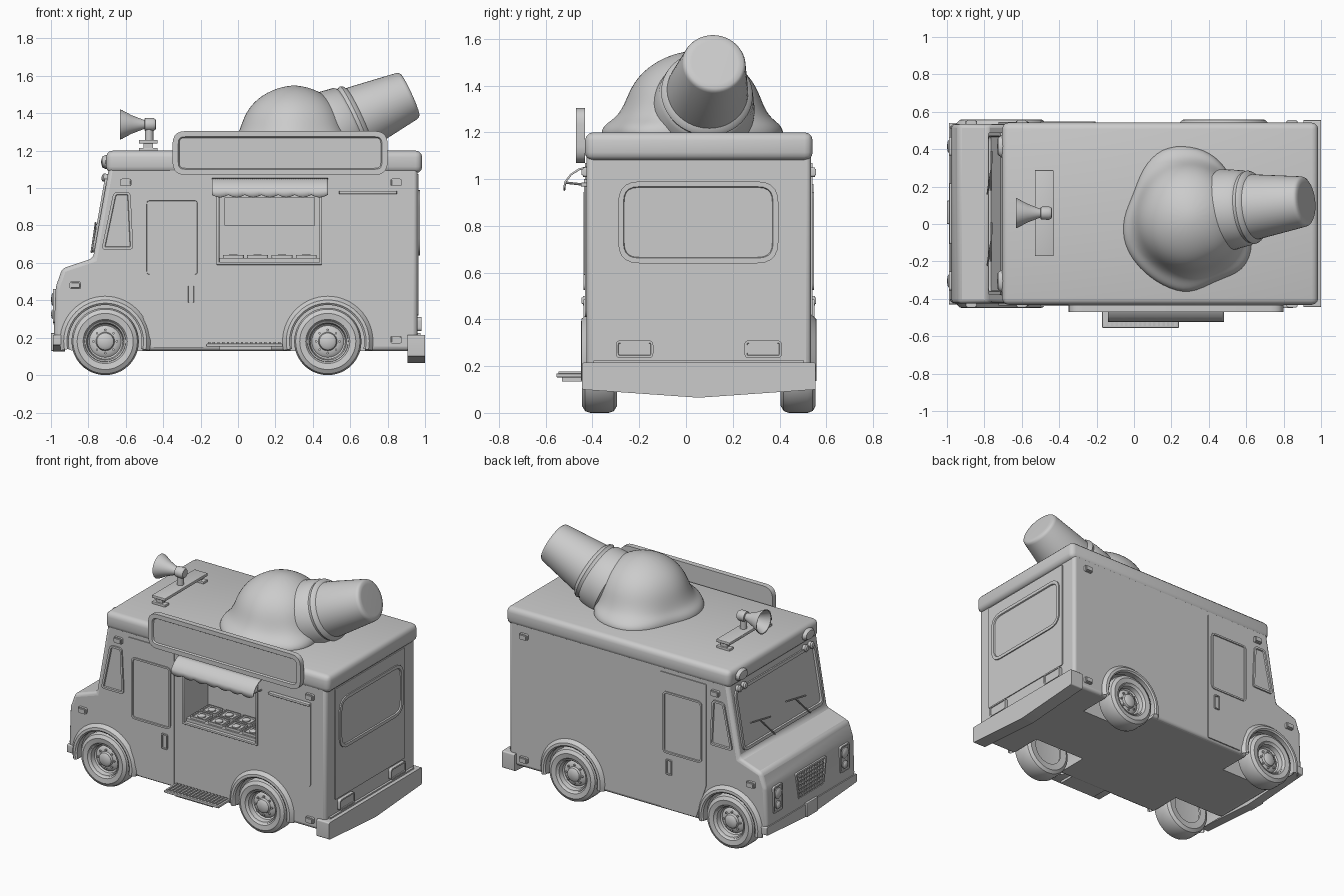
import bpy, bmesh, math
from mathutils import Matrix, Vector

if "Cube" in bpy.data.objects:
    bpy.data.objects.remove(bpy.data.objects["Cube"])

CY, HW = 0.055, 0.48          # body centre line and half width


def obj(name, bm, angle=0.6):
    bmesh.ops.recalc_face_normals(bm, faces=bm.faces)
    me = bpy.data.meshes.new(name)
    bm.to_mesh(me)
    bm.free()
    o = bpy.data.objects.new(name, me)
    bpy.context.collection.objects.link(o)
    smooth(o, angle)
    return o


def smooth(o, angle=0.6):
    bpy.ops.object.select_all(action='DESELECT')
    o.select_set(True)
    bpy.context.view_layer.objects.active = o
    bpy.ops.object.shade_smooth_by_angle(angle=angle)


def box(name, lo, hi, bev=0.0):
    bm = bmesh.new()
    lo, hi = Vector(lo), Vector(hi)
    bmesh.ops.create_cube(bm, size=1, matrix=Matrix.Translation((lo + hi) / 2) @ Matrix.Diagonal((*(hi - lo), 1)))
    if bev:
        bmesh.ops.bevel(bm, geom=bm.edges[:], offset=bev, segments=3, profile=0.5, affect='EDGES')
    return obj(name, bm)


def rod(name, p, q, r, n=16):
    p, q = Vector(p), Vector(q)
    M = Matrix.Translation((p + q) / 2) @ (q - p).to_track_quat('Z', 'Y').to_matrix().to_4x4()
    bm = bmesh.new()
    bmesh.ops.create_cone(bm, cap_ends=True, segments=n, radius1=r, radius2=r, depth=(q - p).length, matrix=M)
    return obj(name, bm)


def frame(o, u, v, n):
    return Matrix.Translation(o) @ Matrix((u, v, n)).transposed().to_4x4()


def side(s):
    return frame((0, CY + s * HW, 0), (1, 0, 0), (0, 0, 1), (0, s, 0))


REAR = frame((0.96, 0, 0), (0, 1, 0), (0, 0, 1), (1, 0, 0))
NOSE = frame((-0.975, 0, 0), (0, 1, 0), (0, 0, 1), (-1, 0, 0))
WIND = frame((-0.775, 0, 0.625), (0, 1, 0), (0.173, 0, 0.985), (-0.985, 0, 0.173))


def rect(a, b, c, d):
    return [(a, c), (b, c), (b, d), (a, d)]


def panel(name, pts, M, r=0.0, lo=-0.01, hi=0.01, inset=0.0, drop=0.0):
    """Rounded plate with an optional raised rim around a sunken face."""
    P = [Vector(p) for p in pts]
    out = []
    for i, p in enumerate(P):
        if not r:
            out.append(p)
            continue
        a = p + (P[i - 1] - p).normalized() * r
        b = p + (P[(i + 1) % len(P)] - p).normalized() * r
        out += [a * (1 - t) ** 2 + p * 2 * t * (1 - t) + b * t * t for t in (0, .2, .4, .6, .8, 1)]
    bm = bmesh.new()
    f = bm.faces.new([bm.verts.new((p.x, p.y, hi)) for p in out])
    f.normal_update()
    low = [bm.verts.new((p.x, p.y, lo)) for p in out]
    top = f.verts[:]
    for i in range(len(out)):
        bm.faces.new((top[i - 1], top[i], low[i], low[i - 1]))
    bm.faces.new(low)
    if inset:
        bmesh.ops.inset_region(bm, faces=[f], thickness=inset)
        bmesh.ops.inset_region(bm, faces=[f], thickness=inset * 0.2)
        for v in f.verts:
            v.co.z -= drop
    bm.transform(M)
    return obj(name, bm)


def lathe(name, prof, M, n=40, a0=0.0, a1=2 * math.pi):
    full = a1 - a0 > 6.28
    bm = bmesh.new()
    rings = []
    for k in range(n if full else n + 1):
        a = a0 + (a1 - a0) * k / n
        rings.append([bm.verts.new((r * math.cos(a), r * math.sin(a), h)) for r, h in prof])
    for k in range(n):
        A, B = rings[k], rings[(k + 1) % len(rings)]
        for i in range(len(prof) - 1):
            bm.faces.new((A[i], A[i + 1], B[i + 1], B[i]))
    bmesh.ops.remove_doubles(bm, verts=bm.verts, dist=1e-5)
    bm.transform(M)
    return obj(name, bm)


# Body shell: side profile, bevelled, with wheel wells and serving hatch cut out
prof = [(0.96, 0.13), (0.96, 1.12), (-0.688, 1.12), (-0.775, 0.625), (-0.94, 0.57), (-0.975, 0.47), (-0.985, 0.21), (-0.9, 0.13)]
body = panel("body", prof, side(-1), 0, -2 * HW, 0)
bev = body.modifiers.new("bevel", 'BEVEL')
bev.width, bev.segments, bev.limit_method, bev.angle_limit = 0.022, 3, 'ANGLE', 0.2
cutters = [box("hatch_cutter", (-0.10, -0.6, 0.60), (0.44, -0.18, 1.0)),
           box("shelf_cutter", (-0.07, -0.3, 0.80), (0.41, -0.02, 0.95))]
WHEELS = [(x, s) for x in (-0.71, 0.48) for s in (-1, 1)]
for x, s in WHEELS:
    cutters.append(rod("well_cutter", (x, CY + s * 0.24, 0.18), (x, CY + s * 0.6, 0.18), 0.205, 40))
for c in cutters:
    m = body.modifiers.new("cut", 'BOOLEAN')
    m.operation, m.solver, m.object = 'DIFFERENCE', 'EXACT', c
body.data = bpy.data.meshes.new_from_object(body.evaluated_get(bpy.context.evaluated_depsgraph_get()))
body.modifiers.clear()
for c in cutters:
    bpy.data.objects.remove(c)
smooth(body)

box("roof_cap", (-0.705, CY - 0.487, 1.08), (0.985, CY + 0.487, 1.20), 0.035)

# Wheels and arch flares
tyre = [(.105, -.07), (.15, -.075), (.172, -.062), (.18, -.04), (.18, .04), (.172, .062), (.15, .075), (.118, .07), (.108, .058)]
rim = [(.112, .055), (.108, .064), (.1, .06), (.094, .03), (.085, .022), (.07, .034), (.05, .036), (.045, .05), (.03, .06), (0, .06)]
flare = [(.195, -.03), (.195, .016), (.205, .024), (.222, .022), (.242, .0), (.242, -.01)]
for x, s in WHEELS:
    M = side(s) @ Matrix.Translation((x, 0.18, -0.055))
    lathe("tyre", tyre, M, 48)
    lathe("wheel_rim", rim, M)
    lathe("inner_wheel", [(.108, -.06), (0, -.05)], M)
    for k in range(8):
        a = k * math.pi / 4
        c = Vector((.062 * math.cos(a), .062 * math.sin(a), 0))
        rod("wheel_nut", M @ (c + Vector((0, 0, .02))), M @ (c + Vector((0, 0, .045))), .007, 6)
    lathe("wheel_arch", flare, side(s) @ Matrix.Translation((x, 0.18, 0)), 32, -0.2, math.pi + 0.2)

# Cab doors, windows, handles and marker lamps on both sides
for s in (-1, 1):
    M = side(s)
    panel("cab_door", [(-.455, .145), (-.18, .145), (-.18, 1.07), (-.53, 1.07), (-.53, .38)], M, .01, -.01, .006)
    panel("door_window", rect(-.50, -.205, .525, .945), M, .03, 0, .013, .012, .009)
    panel("cab_window", [(-.73, .67), (-.56, .67), (-.575, .98), (-.665, .98)], M, .025, -.01, .01, .014, .009)
    panel("door_handle", rect(-.275, -.228, .38, .485), M, .012, 0, .014, .008, .008)
    for i, (x, z) in enumerate([(-.60, 1.03), (.845, 1.03), (.845, .19), (-.87, .48)]):
        panel("marker_lamp", rect(x - .03, x + .03, z - .02, z + .02), M, .01, -.01, .016, .006, -.006)

# Serving hatch: frame, counter with tubs, menu board
for n, a, b in (("hatch_sill", (-.115, .59), (.45, .605)), ("hatch_post", (-.115, .6), (-.1, 1.0)),
                ("hatch_post", (.435, .6), (.45, 1.0))):
    box(n, (a[0], -.437, a[1]), (b[0], -.40, b[1]), .003)
box("counter", (-.10, -.415, .60), (.44, -.18, .625))
for i in range(4):
    for j in range(2):
        x, y = -.085 + i * .13, -.405 + j * .11
        T = frame((x + .06, y + .05, .625), (1, 0, 0), (0, 1, 0), (0, 0, 1))
        panel("ice_cream_tub", rect(-.056, .056, -.048, .048), T, .012, 0, .016, .009, .008)
        lathe("tub_lid_knob", [(.026, .008), (.026, .016), (.018, .021), (0, .021)], T, 16)
panel("menu_board", rect(.545, .85, .41, .985), side(-1), .03, -.01, .006)
box("menu_rail", (.54, -.45, .968), (.85, -.42, .985), .004)

# Awning with a scalloped hem
bm = bmesh.new()
rows = []
N = 56
for y, z, w in [(-.425, 1.055, 0), (-.46, 1.045, 0), (-.495, 1.022, 0), (-.52, .99, 0), (-.525, .965, 1)]:
    rows.append([bm.verts.new((-.14 + .62 * i / N, y, z - w * .014 * abs(math.sin(math.pi * 7 * i / N)))) for i in range(N + 1)])
for A, B in zip(rows, rows[1:]):
    for i in range(N):
        bm.faces.new((A[i], A[i + 1], B[i + 1], B[i]))
awning = obj("awning", bm)
awning.modifiers.new("thickness", 'SOLIDIFY').thickness = 0.008
for x in (-.135, .475):
    rod("awning_arm", (x, -.425, .975), (x, -.515, .985), .005, 8)

# Roof sign and side step
panel("sign", rect(-.35, .80, 1.07, 1.305), side(-1), .07, .008, .045, .03, .01)
for x in (-.2, .65):
    box("sign_bracket", (x - .03, -.436, 1.10), (x + .03, -.40, 1.16))
box("step_bracket", (-.10, -.53, .135), (.18, -.40, .155))
box("step_frame", (-.17, -.555, .152), (.24, -.425, .168), .004)
for i in range(16):
    box("step_tread", (-.16 + i * .025, -.545, .165), (-.148 + i * .025, -.435, .176))

# Rear: door, window, tail lamps, bumper with a V shaped lower edge
panel("rear_door", rect(-.33, .42, .32, 1.075), REAR, .01, -.01, .006)
panel("rear_window", rect(-.29, .395, .64, .99), REAR, .09, 0, .014, .022, .01)
for y in (-.30, .25):
    panel("tail_lamp", rect(y, y + .16, .235, .31), REAR, .02, -.01, .022, .01, .005)
panel("rear_bumper", [(-.445, .10), (CY, .065), (.555, .10), (.555, .215), (-.445, .215)], REAR, .01, -.055, .04)
box("rear_sill", (.95, CY - .45, .21), (.975, CY + .45, .225))

# Nose: windscreen, wipers, grille, headlamps, bumper, plate
panel("windscreen", rect(CY - .435, CY + .435, .03, .435), WIND, .05, -.01, .012, .02, .012)
for y in (-.22, .16):
    a, b, c = [WIND @ Vector(v) for v in ((y, .03, .014), (y + .13, .17, .018), (y + .02, .15, .016))]
    rod("wiper_arm", a, b, .005, 8)
    rod("wiper_blade", c, b + (b - c) * .9, .005, 8)
panel("grille", [(-.08, .27), (.19, .27), (.22, .46), (-.11, .46)], NOSE, .015, -.03, .012, .012, .01)
for i in range(6):
    box("grille_slat", (-.99, -.075, .292 + i * .026), (-.972, .185, .300 + i * .026))
for i in range(9):
    box("grille_bar", (-.988, -.06 + i * .028, .285), (-.972, -.054 + i * .028, .445))
for s in (-1, 1):
    y = CY + s * .36
    panel("headlamp_housing", rect(y - .05, y + .05, .28, .46), NOSE, .015, -.03, .014, .01, .006)
    for z, r in ((.405, .036), (.325, .026)):
        lathe("headlamp", [(r, 0), (r, .015), (r * .7, .022), (0, .025)], NOSE @ Matrix.Translation((y, z, 0)), 24)
    # Roof beacons above, round lamps below
    y = CY + s * .36
    lathe("roof_beacon", [(.05, -.02), (.05, .01), (.038, .028), (0, .035)],
          frame((-.698, y, 1.14), (0, 1.2, 0), (0, 0, .75), (-1, 0, 0)), 24)
    for d in (-.03, .03):
        lathe("cab_lamp", [(.022, -.01), (.022, .02), (.014, .028), (0, .03)], WIND @ Matrix.Translation((y + d, .435, 0)), 16)
panel("front_bumper", [(-.43, .16), (CY, .125), (.54, .16), (.54, .215), (-.43, .215)], NOSE, .008, -.05, .014)
box("number_plate", (-1.0, 0, .13), (-.97, .125, .225), .004)

# Loudspeaker horn on its roof bracket
for y in (-.15, .265):
    box("horn_foot", (-.53, y - .022, 1.195), (-.43, y + .022, 1.215), .004)
    box("horn_leg", (-.505, y - .012, 1.21), (-.455, y + .012, 1.24))
box("horn_bar", (-.53, -.172, 1.238), (-.43, .288, 1.258), .004)
rod("horn_post", (-.475, .058, 1.25), (-.475, .058, 1.34), .022)
lathe("horn", [(.075, .128), (.08, .13), (.078, .122), (.05, .07), (.027, .01), (.024, 0), (.034, -.002), (.036, -.045), (.028, -.06), (0, -.062),
               (0, .02), (.02, .02), (.045, .07), (.075, .128)], frame((-.5, .058, 1.34), (0, 1, 0), (0, 0, 1), (-1, 0, 0)), 32)

# Melting scoop: dome blending to an uneven puddle outline
outline = [.3, .3, .31, .36, .385, .405, .365, .325, .36, .385, .385, .395, .415, .36, .41, .37]
bm = bmesh.new()
rings = []
for z, f in [(1.18, 1), (1.205, 1.04), (1.235, .9), (1.265, .5), (1.32, .25), (1.38, .18), (1.44, .12), (1.49, .05), (1.53, 0)]:
    d = math.sqrt(.277 ** 2 - (z - 1.275) ** 2)
    ring = []
    for k, R in enumerate(outline):
        a, r = k * math.pi / 8, d + f * (R - d)
        ring.append(bm.verts.new((.3 + r * math.cos(a), .035 + r * math.sin(a), z)))
    rings.append(ring)
for A, B in zip(rings, rings[1:]):
    for k in range(16):
        bm.faces.new((A[k - 1], A[k], B[k], B[k - 1]))
tip = bm.verts.new((.3, .035, 1.555))
for k in range(16):
    bm.faces.new((rings[-1][k - 1], rings[-1][k], tip))
scoop = obj("ice_cream_scoop", bm, 3.1)
scoop.modifiers.new("subdivision", 'SUBSURF').levels = 2
scoop.modifiers[0].render_levels = 2

# Wafer cup, tipped over
axis = Vector((-.91, -.1, -.417)).normalized()
M = Matrix.Translation((.92, .122, 1.50)) @ axis.to_track_quat('Z', 'Y').to_matrix().to_4x4()
lathe("wafer_cup", [(0, .006), (.10, .0), (.122, .002), (.132, .01), (.136, .022), (.172, .28), (.174, .30), (.19, .312), (.197, .325),
                    (.19, .338), (.19, .345), (.203, .36), (.218, .46), (.22, .48), (.205, .495), (0, .495)], M, 48)
